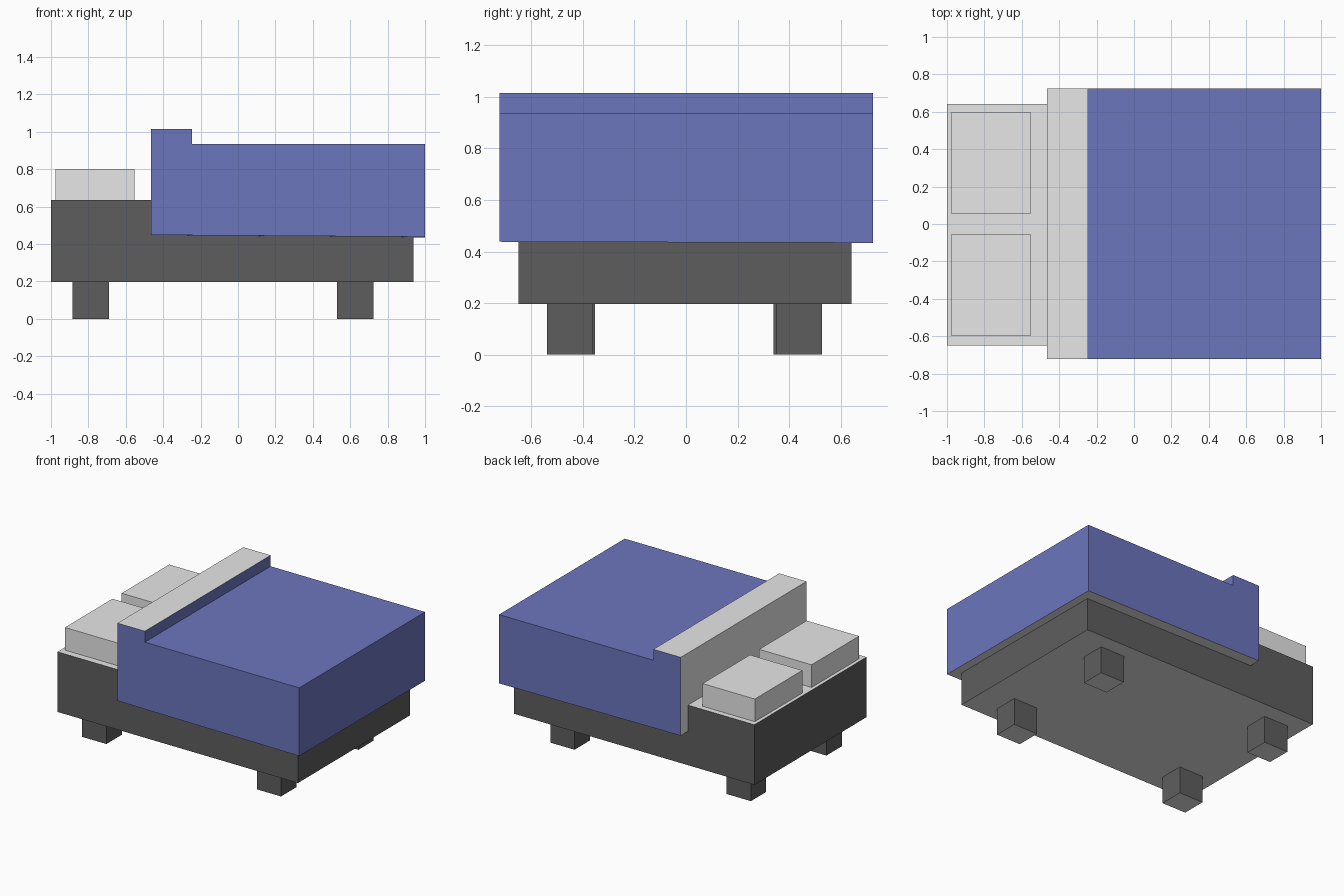
import bpy
import bmesh

if "Cube" in bpy.data.objects:
    bpy.data.objects.remove(bpy.data.objects["Cube"], do_unlink=True)


def make_material(name, colour):
    mat = bpy.data.materials.new(name)
    mat.use_nodes = True
    mat.diffuse_color = (*colour, 1)
    mat.node_tree.nodes["Principled BSDF"].inputs["Base Color"].default_value = (*colour, 1)
    return mat


blue = make_material("blanket blue", (0.15, 0.182, 0.515))
light = make_material("linen grey", (0.80, 0.80, 0.80))
dark = make_material("frame grey", (0.111, 0.111, 0.111))


def prism(name, profile, y0, y1, materials, rule=None, adjust=None):
    """Extrude an x-z profile along y; rule picks a material slot per face."""
    bm = bmesh.new()
    face = bm.faces.new([bm.verts.new((x, y0, z)) for x, z in profile])
    extruded = bmesh.ops.extrude_face_region(bm, geom=[face])["geom"]
    moved = [v for v in extruded if isinstance(v, bmesh.types.BMVert)]
    bmesh.ops.translate(bm, verts=moved, vec=(0, y1 - y0, 0))
    if adjust:
        for v in bm.verts:
            adjust(v.co)
    bmesh.ops.recalc_face_normals(bm, faces=bm.faces)
    bm.normal_update()
    if rule:
        for f in bm.faces:
            f.material_index = rule(f.normal, f.calc_center_median())
    mesh = bpy.data.meshes.new(name)
    bm.to_mesh(mesh)
    bm.free()
    for mat in materials:
        mesh.materials.append(mat)
    obj = bpy.data.objects.new(name, mesh)
    bpy.context.collection.objects.link(obj)
    return obj


def box(name, x0, x1, y0, y1, z0, z1, materials, rule=None):
    profile = [(x0, z0), (x1, z0), (x1, z1), (x0, z1)]
    return prism(name, profile, y0, y1, materials, rule)


def pale_ends(n, c):
    """Dark sides, pale top and underside."""
    return 1 if abs(n.z) > 0.5 else 0


# Bed base with a pale sheet on top and a pale underside
box("bed_base", -1, 0.938, -0.65, 0.641, 0.197, 0.635, [dark, light], pale_ends)

# Feet
for end, x, shift in (("head", -0.885, 0.01), ("foot", 0.53, 0)):
    for side, y, inward in (("right", -0.54, 1), ("left", 0.35, -1)):
        y += shift * inward
        box(f"{end}_{side}_leg", x, x + 0.195, y, y + 0.177, 0, 0.197,
            [dark, light], pale_ends)

# Pillows
for side, y0, y1 in (("right", -0.60, -0.053), ("left", 0.053, 0.60)):
    box(f"{side}_pillow", -0.975, -0.553, y0, y1, 0.635, 0.80, [light])


# Blanket with a turned-back pale fold at the head end and a pale lining
def blanket_slot(n, c):
    fold_top = n.z > 0.5 and c.z > 0.97
    return 1 if fold_top or n.z < -0.5 or n.x < -0.5 else 0


def tilt_hem(co):
    if co.z < 0.6:
        co.z += -0.007 * co.x - 0.003 * co.y


prism("blanket", [(-0.465, 0.443), (1, 0.443), (1, 0.935), (-0.245, 0.935),
                  (-0.245, 1.015), (-0.465, 1.015)],
      -0.723, 0.725, [blue, light], blanket_slot, tilt_hem)
